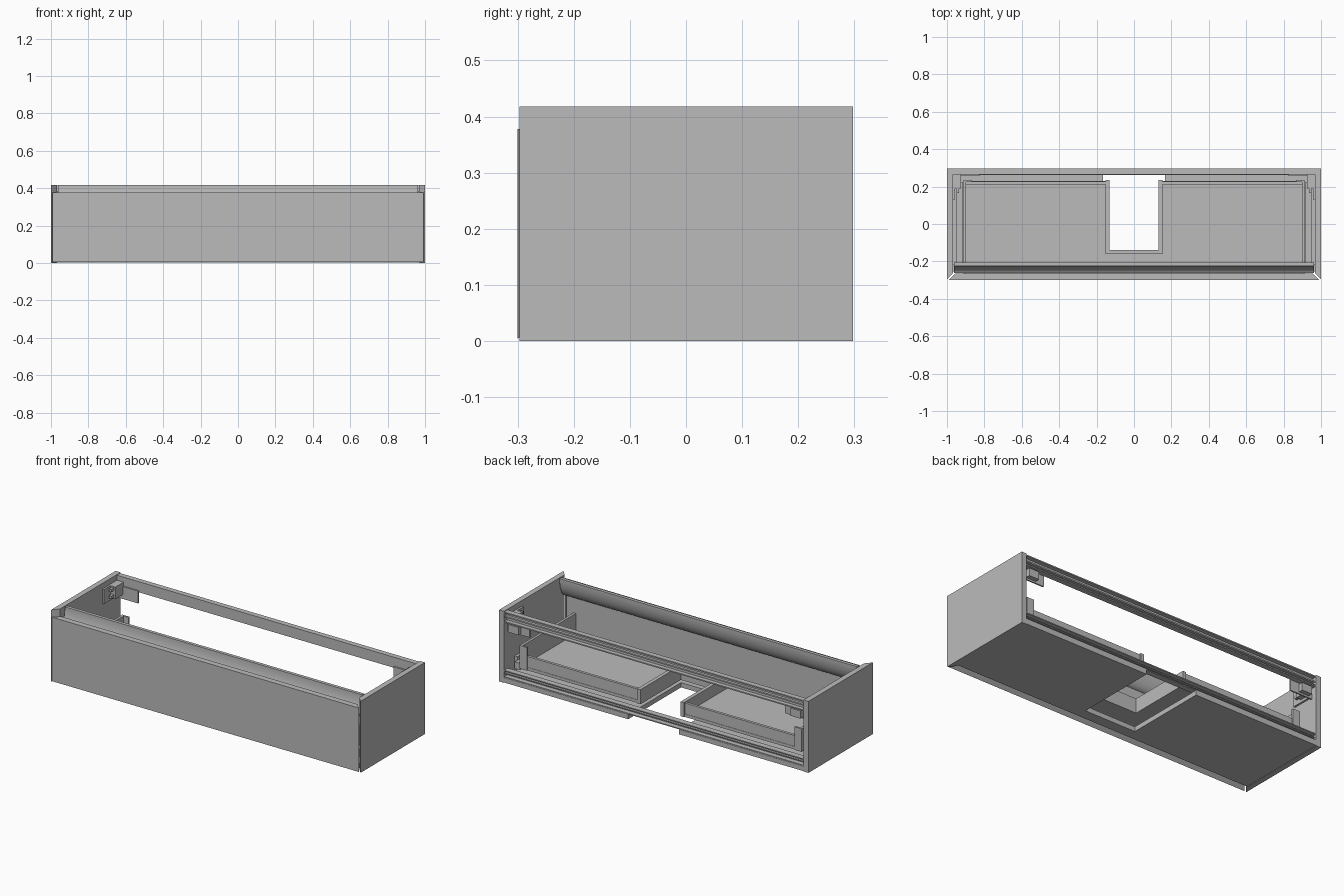
import bpy
import bmesh
import math

cube = bpy.data.objects.get("Cube")
if cube:
    bpy.data.objects.remove(cube, do_unlink=True)

grey = bpy.data.materials.new("satin_grey")
grey.use_nodes = True
COLOUR = (0.5, 0.5, 0.5, 1)
grey.diffuse_color = COLOUR
grey.node_tree.nodes["Principled BSDF"].inputs["Base Color"].default_value = COLOUR


def prism(name, points, axis, low, high, mirror=False):
    """Extrude a closed outline along x (points are y, z) or z (points are x, y)."""
    def place(p, d):
        return (d, p[0], p[1]) if axis == "x" else (p[0], p[1], d)

    bm = bmesh.new()
    start = [bm.verts.new(place(p, low)) for p in points]
    end = [bm.verts.new(place(p, high)) for p in points]
    bm.faces.new(start)
    bm.faces.new(end)
    for i in range(len(points)):
        j = (i + 1) % len(points)
        bm.faces.new((start[i], start[j], end[j], end[i]))
    bmesh.ops.recalc_face_normals(bm, faces=bm.faces[:])
    mesh = bpy.data.meshes.new(name)
    bm.to_mesh(mesh)
    bm.free()
    mesh.materials.append(grey)
    obj = bpy.data.objects.new(name, mesh)
    bpy.context.collection.objects.link(obj)
    if mirror:
        obj.modifiers.new("mirror", "MIRROR").use_mirror_merge = False
    return obj


def box(name, x, y, z, mirror=False):
    outline = [(x[0], y[0]), (x[1], y[0]), (x[1], y[1]), (x[0], y[1])]
    return prism(name, outline, "z", z[0], z[1], mirror)


def notched_panel(name, half, front, back, notch_half, notch_front, z):
    """Flat panel with a central notch open to the back."""
    outline = [(-half, front), (half, front), (half, back), (notch_half, back),
               (notch_half, notch_front), (-notch_half, notch_front),
               (-notch_half, back), (-half, back)]
    return prism(name, outline, "z", *z)


def channel(name, half, y, z, wall):
    """Rail of C section, open to the back."""
    (y0, y1), (z0, z1) = y, z
    outline = [(y0, z0), (y1, z0), (y1, z0 + wall), (y0 + wall, z0 + wall),
               (y0 + wall, z1 - wall), (y1, z1 - wall), (y1, z1), (y0, z1)]
    return prism(name, outline, "x", -half, half)


# Cabinet shell: mitred sides and a notched base
prism("side_panel", [(1, -0.297), (1, 0.298), (0.968, 0.298), (0.968, -0.262)],
      "z", 0, 0.418, True)
notched_panel("base_panel", 0.968, -0.253, 0.298, 0.165, -0.19, (0.002, 0.03))

# Drawer front with its ends and bottom edge bevelled towards the back
front = box("drawer_front", (-0.992, 0.992), (-0.3, -0.265), (0.004, 0.378))
for v in front.data.vertices:
    if v.co.y > -0.28:
        v.co.x *= 0.965
        if v.co.z < 0.1:
            v.co.z += 0.032

# Curved finger grip behind the top of the front
STEPS = 14
angles = [-math.radians(85) * i / STEPS for i in range(STEPS + 1)]


def grip_arc(depth, height):
    return [(-0.265 + depth * math.cos(a), 0.418 + height * math.sin(a)) for a in angles]


grip = prism("finger_grip", grip_arc(0.059, 0.116) + grip_arc(0.04, 0.1)[::-1],
             "x", -0.962, 0.962)
bpy.context.view_layer.objects.active = grip
grip.select_set(True)
bpy.ops.object.shade_smooth_by_angle(angle=math.radians(35))
grip.select_set(False)

# Drawer box with a recess for the plumbing
notched_panel("drawer_floor", 0.91, -0.265, 0.23, 0.132, -0.138, (0.075, 0.092))
box("drawer_side", (0.897, 0.912), (-0.265, 0.225), (0.075, 0.21), True)
box("drawer_back", (0.132, 0.9), (0.212, 0.228), (0.075, 0.155), True)
box("recess_side", (0.13, 0.152), (-0.16, 0.235), (0.075, 0.16), True)
box("recess_front", (-0.152, 0.152), (-0.16, -0.138), (0.075, 0.16))
box("drawer_back_bracket", (0.865, 0.912), (0.225, 0.235), (0.075, 0.21), True)

# Runners between the drawer and the cabinet sides
box("runner", (0.916, 0.95), (-0.24, 0.225), (0.06, 0.1), True)
box("runner_mount", (0.95, 0.968), (-0.22, 0.2), (0.05, 0.12), True)

# Back rails
channel("upper_back_rail", 0.968, (0.265, 0.296), (0.352, 0.414), 0.007)
box("upper_rail_rib", (-0.968, 0.968), (0.27, 0.288), (0.379, 0.387))
channel("lower_back_rail", 0.968, (0.262, 0.296), (0.03, 0.073), 0.006)
box("lower_rail_rib", (-0.968, 0.968), (0.266, 0.288), (0.049, 0.055))

# Wall hangers in the upper back corners
box("hanger_side_plate", (0.957, 0.968), (0.13, 0.265), (0.3, 0.385), True)
box("hanger_body", (0.925, 0.957), (0.19, 0.265), (0.315, 0.385), True)
box("hanger_back_plate", (0.825, 0.968), (0.257, 0.265), (0.29, 0.362), True)
box("hanger_hook", (0.88, 0.945), (0.265, 0.292), (0.3, 0.345), True)
for height in (0.33, 0.37):
    box("hanger_screw", (0.935, 0.95), (0.165, 0.19), (height - 0.008, height + 0.008), True)
